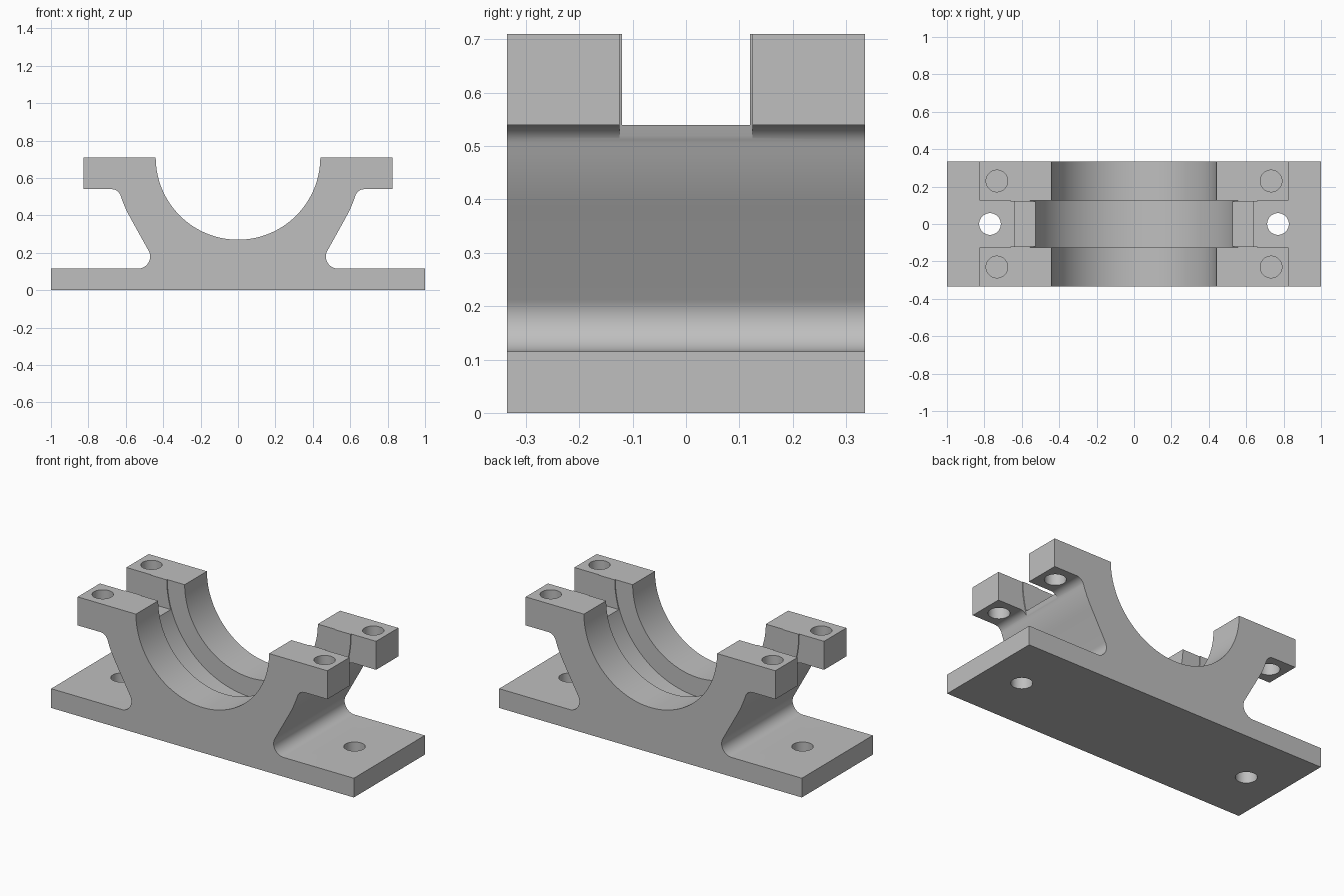
import bpy
import bmesh
from math import sin, cos, radians, sqrt, asin, degrees

if "Cube" in bpy.data.objects:
    bpy.data.objects.remove(bpy.data.objects["Cube"])

# Main dimensions
HALF_Y = 0.335            # half depth of the body
TOP, EAR, BASE = 0.71, 0.54, 0.115   # split plane, ear underside, base top
BORE, GROOVE, SHELL = 0.44, 0.555, 0.66
HOLE = 0.058
LOW_R, EAR_R = 0.065, 0.05           # fillet radii
SLOPE = 29.4                         # lean of the side walls in degrees


def arc(cx, cz, r, start, end, steps):
    """Points on an arc in the xz plane, angles in degrees."""
    angles = [radians(start + (end - start) * i / steps) for i in range(steps + 1)]
    return [(cx + r * cos(a), cz + r * sin(a)) for a in angles]


def prism(name, points, half):
    """Extrude an xz outline from -half to half along y."""
    bm = bmesh.new()
    face = bm.faces.new([bm.verts.new((x, -half, z)) for x, z in points])
    new = bmesh.ops.extrude_face_region(bm, geom=[face])["geom"]
    verts = [v for v in new if isinstance(v, bmesh.types.BMVert)]
    bmesh.ops.translate(bm, verts=verts, vec=(0, 2 * half, 0))
    bmesh.ops.recalc_face_normals(bm, faces=bm.faces)
    mesh = bpy.data.meshes.new(name)
    bm.to_mesh(mesh)
    bm.free()
    obj = bpy.data.objects.new(name, mesh)
    bpy.context.collection.objects.link(obj)
    return obj


def drill(x, y, z, depth):
    bpy.ops.mesh.primitive_cylinder_add(vertices=48, radius=HOLE, depth=depth, location=(x, y, z))
    return bpy.context.object


def cut(body, cutter):
    """Subtract the cutter from the body and discard it."""
    mod = body.modifiers.new("cut", "BOOLEAN")
    mod.operation = "DIFFERENCE"
    mod.solver = "EXACT"
    mod.object = cutter
    bpy.context.view_layer.objects.active = body
    bpy.ops.object.modifier_apply(modifier=mod.name)
    bpy.data.objects.remove(cutter)


# Outline of the left half: base, lower fillet, wall, shell arc, ear fillet, ear
ear_z = EAR - EAR_R
ear_x = sqrt((SHELL + EAR_R) ** 2 - (TOP - ear_z) ** 2)
ear_angle = degrees(asin((TOP - ear_z) / (SHELL + EAR_R)))
half = [(1, 0), (1, BASE)]
half += arc(0.535, BASE + LOW_R, LOW_R, 270, 180 - SLOPE, 16)
half += arc(0, TOP, SHELL, -SLOPE, -ear_angle, 8)
half += arc(ear_x, ear_z, EAR_R, 180 - ear_angle, 90, 10)[1:]
half += [(0.825, EAR), (0.825, TOP)]
bore = arc(0, TOP, BORE, 0, -180, 72)
outline = half + bore + [(-x, z) for x, z in reversed(half)]
body = prism("bearing_pedestal", outline, HALF_Y)

# Round groove inside the bore
cut(body, prism("groove_cutter", arc(0, TOP, GROOVE, 0, 355, 71), 0.125))

# Slot between the ears, slightly wider outside the raised shell rim
for side in (-1, 1):
    slot = [(0.3, EAR), (1, EAR), (1, 1), (0.3, 1)]
    cut(body, prism("slot_cutter", [(side * x, z) for x, z in slot], 0.12))
    rim = arc(0, TOP, SHELL + 0.001, -ear_angle - 2, 0, 12)
    rim += [(SHELL + 0.001, 1), (1, 1), (1, rim[0][1])]
    cut(body, prism("rim_cutter", [(side * x, z) for x, z in rim], 0.125))

# Bolt holes in the base and the ears
for side in (-1, 1):
    cut(body, drill(side * 0.77, 0, 0.05, 0.3))
    for y in (-0.23, 0.23):
        cut(body, drill(side * 0.733, y, 0.64, 0.4))

# Single cast metal colour
metal = bpy.data.materials.new("light_grey_metal")
metal.use_nodes = True
grey = (0.52, 0.52, 0.52, 1)
metal.diffuse_color = grey
metal.node_tree.nodes["Principled BSDF"].inputs["Base Color"].default_value = grey
body.data.materials.clear()
body.data.materials.append(metal)
for face in body.data.polygons:
    face.material_index = 0

bpy.ops.object.select_all(action="DESELECT")
body.select_set(True)
bpy.context.view_layer.objects.active = body
bpy.ops.object.shade_smooth_by_angle(angle=radians(30))
